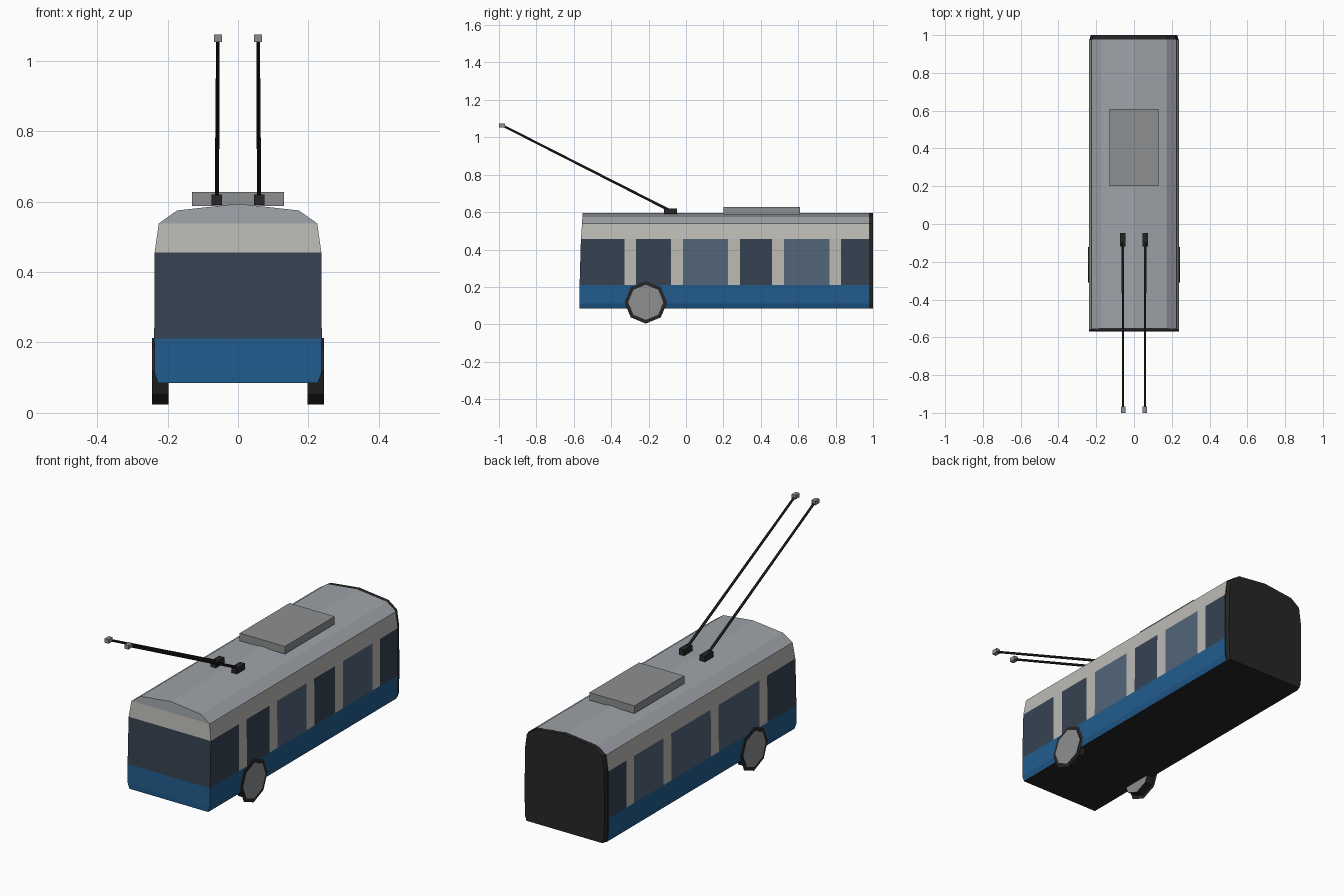
import bpy, bmesh
from math import pi
from mathutils import Color, Vector, Matrix

if "Cube" in bpy.data.objects:
    bpy.data.objects.remove(bpy.data.objects["Cube"])


def material(name, rgb):
    m = bpy.data.materials.new(name)
    m.diffuse_color = (*Color(rgb).from_srgb_to_scene_linear(), 1)
    m.use_nodes = True
    m.node_tree.nodes["Principled BSDF"].inputs["Base Color"].default_value = m.diffuse_color
    return m


BLUE = material("blue_paint", (0.13, 0.36, 0.56))
CREAM = material("cream_paint", (0.74, 0.73, 0.71))
ROOF = material("roof_grey", (0.62, 0.64, 0.66))
DARK = material("dark_glass", (0.21, 0.26, 0.32))
LIGHT = material("light_glass", (0.325, 0.40, 0.48))
BLACK = material("black", (0.15, 0.15, 0.155))
GREY = material("mid_grey", (0.55, 0.56, 0.565))
MATS = [BLUE, CREAM, ROOF, DARK, LIGHT, BLACK, GREY]


def finish(name, bm, mats):
    bmesh.ops.recalc_face_normals(bm, faces=bm.faces)
    me = bpy.data.meshes.new(name)
    bm.to_mesh(me)
    bm.free()
    for m in mats:
        me.materials.append(m)
    ob = bpy.data.objects.new(name, me)
    bpy.context.collection.objects.link(ob)
    return ob


def box(name, lo, hi, mat):
    lo, hi = Vector(lo), Vector(hi)
    bm = bmesh.new()
    bmesh.ops.create_cube(bm, size=1)
    size = hi - lo
    bmesh.ops.transform(bm, verts=bm.verts, matrix=Matrix.Translation((lo + hi) / 2)
                        @ Matrix.Diagonal((*size, 1)))
    return finish(name, bm, [mat])


# Body cross-section (half width, height, front end y)
HALF = [(0.227, 0.085, -0.569), (0.2365, 0.112, -0.570), (0.238, 0.211, -0.569),
        (0.237, 0.455, -0.562), (0.225, 0.538, -0.556), (0.173, 0.575, -0.554),
        (0.0, 0.594, -0.553)]
RING = HALF + [(-x, z, y) for x, z, y in HALF[-2::-1]]
N = len(RING)
END = 0.978

# Side windows: (start, end, glass)
RIGHT = [(-0.6, -0.33, DARK), (-0.267, -0.08, DARK), (-0.016, 0.225, LIGHT),
         (0.289, 0.46, DARK), (0.524, 0.767, LIGHT), (0.829, END, DARK)]
LEFT = [(-0.6, -0.33, DARK), (-0.267, 0.07, LIGHT), (0.135, 0.46, LIGHT),
        (0.524, 0.767, LIGHT), (0.829, END, DARK)]


def glass(windows, y):
    for a, b, m in windows:
        if a < y < b:
            return m
    return CREAM


cuts = sorted({v for w in RIGHT + LEFT for v in w[:2] if v > -0.6})
bm = bmesh.new()
rings = [[bm.verts.new((x, y, z)) for x, z, y in RING]]
rings += [[bm.verts.new((x, c, z)) for x, z, _ in RING] for c in cuts]


def face(verts, mat):
    bm.faces.new(verts).material_index = MATS.index(mat)


# Body sides, roof and floor
BANDS = [BLUE, BLUE, None, CREAM, ROOF, ROOF]
ys = [-0.56] + cuts
for k in range(len(rings) - 1):
    mid = (ys[k] + ys[k + 1]) / 2
    for i in range(N):
        j = (i + 1) % N
        if i == N - 1:
            mat = BLACK
        else:
            mat = BANDS[min(i, N - 2 - i)]
            if mat is None:
                mat = glass(RIGHT if i < N // 2 else LEFT, mid)
        face([rings[k][i], rings[k][j], rings[k + 1][j], rings[k + 1][i]], mat)

# Front face in horizontal bands, plain rear face
f = rings[0]
for i, mat in enumerate([BLUE, BLUE, DARK, CREAM, ROOF]):
    face([f[i], f[i + 1], f[N - 2 - i], f[N - 1 - i]], mat)
face([f[5], f[6], f[7]], ROOF)
face(rings[-1], BLACK)
finish("body", bm, MATS)

# Black gangway plate at the rear, slightly tapered
bm = bmesh.new()
a, b = [[bm.verts.new((x * s, y, z)) for x, z, _ in RING]
        for y, s in ((END, 0.985), (1.0, 0.965))]
bm.faces.new(a)
bm.faces.new(b)
for i in range(N):
    j = (i + 1) % N
    bm.faces.new([a[i], a[j], b[j], b[i]])
finish("gangway_plate", bm, [BLACK])

# Roof unit
box("roof_unit", (-0.13, 0.2, 0.588), (0.13, 0.61, 0.628), GREY)

HUB_Y, HUB_Z = -0.215, 0.118
for side, s in (("right", 1), ("left", -1)):
    # Eight-sided wheel with grey faces
    bm = bmesh.new()
    bmesh.ops.create_cone(bm, cap_ends=True, segments=8, radius1=0.094, radius2=0.094,
                          depth=0.047, matrix=Matrix.Translation((s * 0.2205, HUB_Y, HUB_Z))
                          @ Matrix.Rotation(pi / 2, 4, 'Y'))
    for fc in bm.faces:
        fc.material_index = 1 if len(fc.verts) == 8 else 0
    finish(side + "_wheel", bm, [BLACK, GREY])

    # Flat dark wheel surround
    bm = bmesh.new()
    bmesh.ops.create_circle(bm, cap_ends=True, segments=8, radius=0.114,
                            matrix=Matrix.Translation((s * 0.2405, HUB_Y, HUB_Z))
                            @ Matrix.Rotation(s * pi / 2, 4, 'Y'))
    finish(side + "_wheel_surround", bm, [BLACK])

    # Current collector: base, pole and contact shoe
    x = s * 0.06
    box(side + "_pole_base", (x - 0.015, -0.118, 0.59), (x + 0.015, -0.048, 0.62), BLACK)
    p, q = Vector((x, -0.085, 0.608)), Vector((s * 0.057, -0.982, 1.064))
    d = q - p
    bm = bmesh.new()
    bmesh.ops.create_cone(bm, cap_ends=True, segments=6, radius1=0.007, radius2=0.006,
                          depth=d.length, matrix=Matrix.Translation((p + q) / 2)
                          @ d.to_track_quat('Z', 'Y').to_matrix().to_4x4())
    finish(side + "_pole", bm, [BLACK])
    c = s * 0.057
    box(side + "_contact_shoe", (c - 0.011, -1.0, 1.053), (c + 0.011, -0.967, 1.075), GREY)
